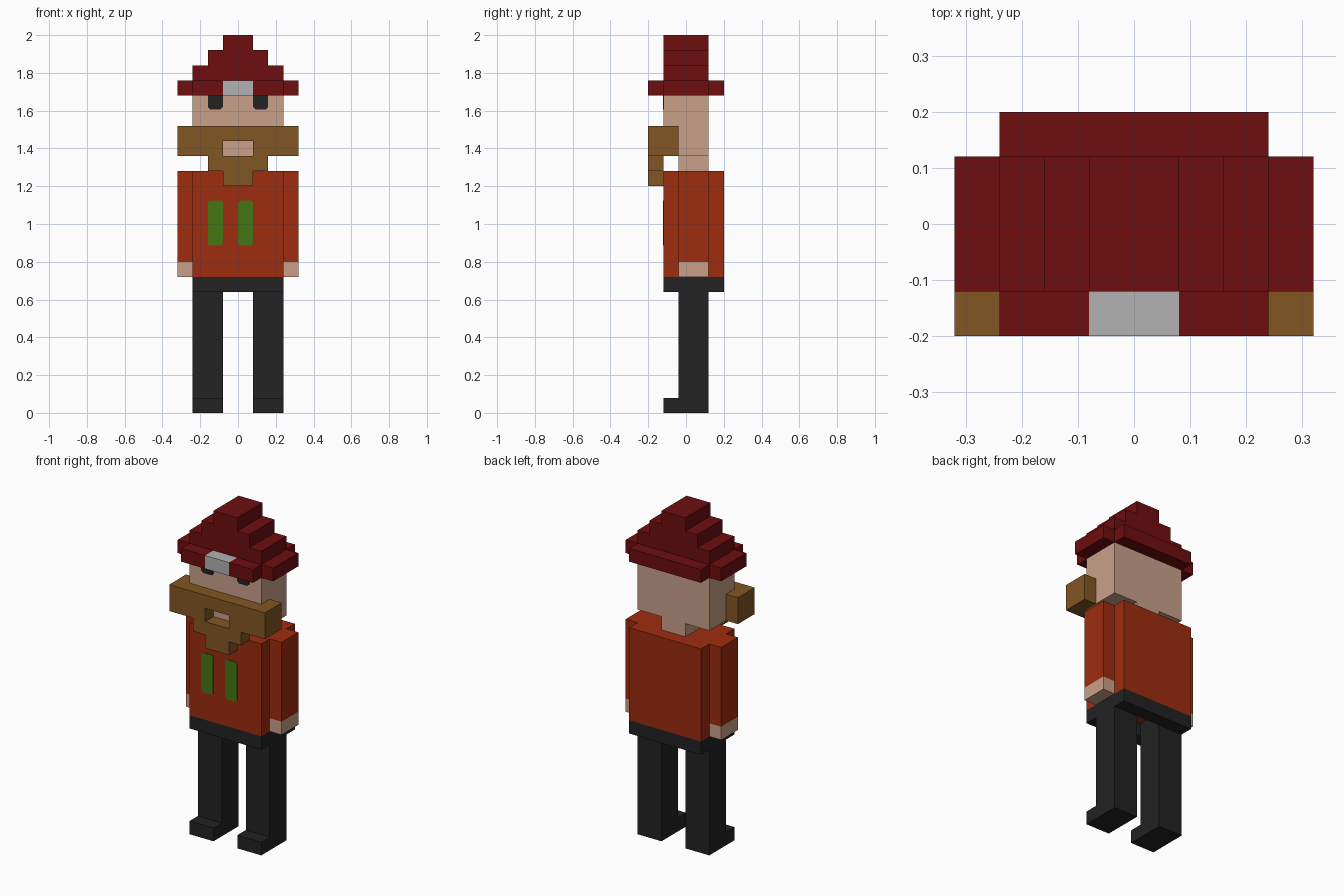
import bpy, bmesh, math
from itertools import product

if "Cube" in bpy.data.objects:
    bpy.data.objects.remove(bpy.data.objects["Cube"])

U = 0.08  # block size; x cells are centred, y cells count 0..5 from y=-0.2


def material(name, rgb):
    def lin(c):
        c /= 255
        return c / 12.92 if c <= 0.04045 else ((c + 0.055) / 1.055) ** 2.4
    m = bpy.data.materials.new(name)
    m.diffuse_color = (*[lin(c) for c in rgb], 1)
    m.use_nodes = True
    m.node_tree.nodes["Principled BSDF"].inputs["Base Color"].default_value = m.diffuse_color
    return m


RED = material("dark red", (110, 13, 15))
SKIN = material("skin", (202, 160, 138))
BROWN = material("brown", (130, 86, 34))
ORANGE = material("rust orange", (158, 44, 15))
GREEN = material("green", (70, 118, 18))
BLACK = material("charcoal", (34, 34, 34))
SILVER = material("silver", (178, 178, 178))


def finish(name, bm, mat):
    bmesh.ops.recalc_face_normals(bm, faces=bm.faces)
    me = bpy.data.meshes.new(name)
    bm.to_mesh(me)
    bm.free()
    me.materials.append(mat)
    ob = bpy.data.objects.new(name, me)
    bpy.context.collection.objects.link(ob)
    return ob


def blocks(name, mat, *boxes):
    """Merge boxes (x0, x1, y0, y1, z0, z1 in cells) into one outer skin."""
    cells = set()
    for x0, x1, y0, y1, z0, z1 in boxes:
        cells |= set(product(range(x0, x1), range(y0, y1), range(z0, z1)))
    bm, verts = bmesh.new(), {}

    def vert(p):
        if p not in verts:
            verts[p] = bm.verts.new((p[0] * U, p[1] * U - 0.2, p[2] * U))
        return verts[p]

    for c in sorted(cells):
        for axis, side in product(range(3), (0, 1)):
            n = list(c)
            n[axis] += 2 * side - 1
            if tuple(n) in cells:
                continue
            ring = []
            for a, b in ((0, 0), (1, 0), (1, 1), (0, 1)):
                p = list(c)
                p[axis] += side
                p[(axis + 1) % 3] += a
                p[(axis + 2) % 3] += b
                ring.append(vert(tuple(p)))
            bm.faces.new(ring if side else ring[::-1])
    bmesh.ops.dissolve_limit(bm, angle_limit=0.01, verts=bm.verts, edges=bm.edges)
    return finish(name, bm, mat)


def plate(name, mat, x0, x1, z0, z1, y, cut_top=True, c=0.012):
    """Thin front plate with clipped corners."""
    t = c if cut_top else 0
    pts = [(x0 + c, z0), (x1 - c, z0), (x1, z0 + c), (x1, z1 - t)]
    pts += [(x1 - t, z1), (x0 + t, z1), (x0, z1 - t)] if cut_top else [(x0, z1)]
    pts += [(x0, z0 + c)]
    bm = bmesh.new()
    f = bm.faces.new([bm.verts.new((x, y + 0.001, z)) for x, z in pts])
    new = bmesh.ops.extrude_face_region(bm, geom=[f])["geom"]
    bmesh.ops.translate(bm, vec=(0, -0.004, 0),
                        verts=[v for v in new if isinstance(v, bmesh.types.BMVert)])
    return finish(name, bm, mat)


# Legs with feet, arms, hands and eyes, one per side
for side, lo in (("left", -1), ("right", 1)):
    def span(a, b):
        return (a, b) if lo > 0 else (-b, -a)
    leg, arm = span(1, 3), span(3, 4)
    blocks(side + "_leg", BLACK, (*leg, 2, 4, 0, 8), (*leg, 1, 2, 0, 1))
    blocks(side + "_arm", ORANGE, (*arm, 2, 4, 10, 16))
    blocks(side + "_hand", SKIN, (*arm, 2, 4, 9, 10))
    ex = sorted((lo * 0.08, lo * 0.16))
    plate(side + "_eye", BLACK, *ex, 1.607, 1.68, -0.12, cut_top=False)

# Hips, open between the legs
blocks("hips", BLACK, (-3, 3, 1, 2, 8, 9), (-3, 3, 4, 5, 8, 9),
       (-3, -1, 2, 4, 8, 9), (1, 3, 2, 4, 8, 9))

# Torso with plain vertical chest stripes
blocks("torso", ORANGE, (-3, 3, 1, 5, 9, 16))
for i, x in enumerate((-0.16, 0.0)):
    plate(f"chest_stripe_{i + 1}", GREEN, x, x + 0.08, 0.885, 1.125, -0.12)

# Head and neck
blocks("head", SKIN, (-3, 3, 1, 4, 17, 21), (-1, 1, 2, 4, 16, 17))

# Beard around the mouth opening, tapering down, with side tufts
blocks("beard", BROWN, (-4, 4, 0, 1, 18, 19), (-4, -1, 0, 1, 17, 18), (1, 4, 0, 1, 17, 18),
       (-2, 2, 0, 1, 16, 17), (-1, 1, 0, 1, 15, 16),
       (-4, -3, 1, 2, 17, 19), (3, 4, 1, 2, 17, 19))

# Hat: brim with cut corners, stepped crown and front clasp
blocks("hat", RED, (-4, 4, 1, 4, 21, 22), (-3, 3, 4, 5, 21, 22),
       (-3, -1, 0, 1, 21, 22), (1, 3, 0, 1, 21, 22),
       *[(-w, w, 1, 4, 25 - w, 26 - w) for w in (1, 2, 3)])
blocks("hat_clasp", SILVER, (-1, 1, 0, 1, 21, 22))
